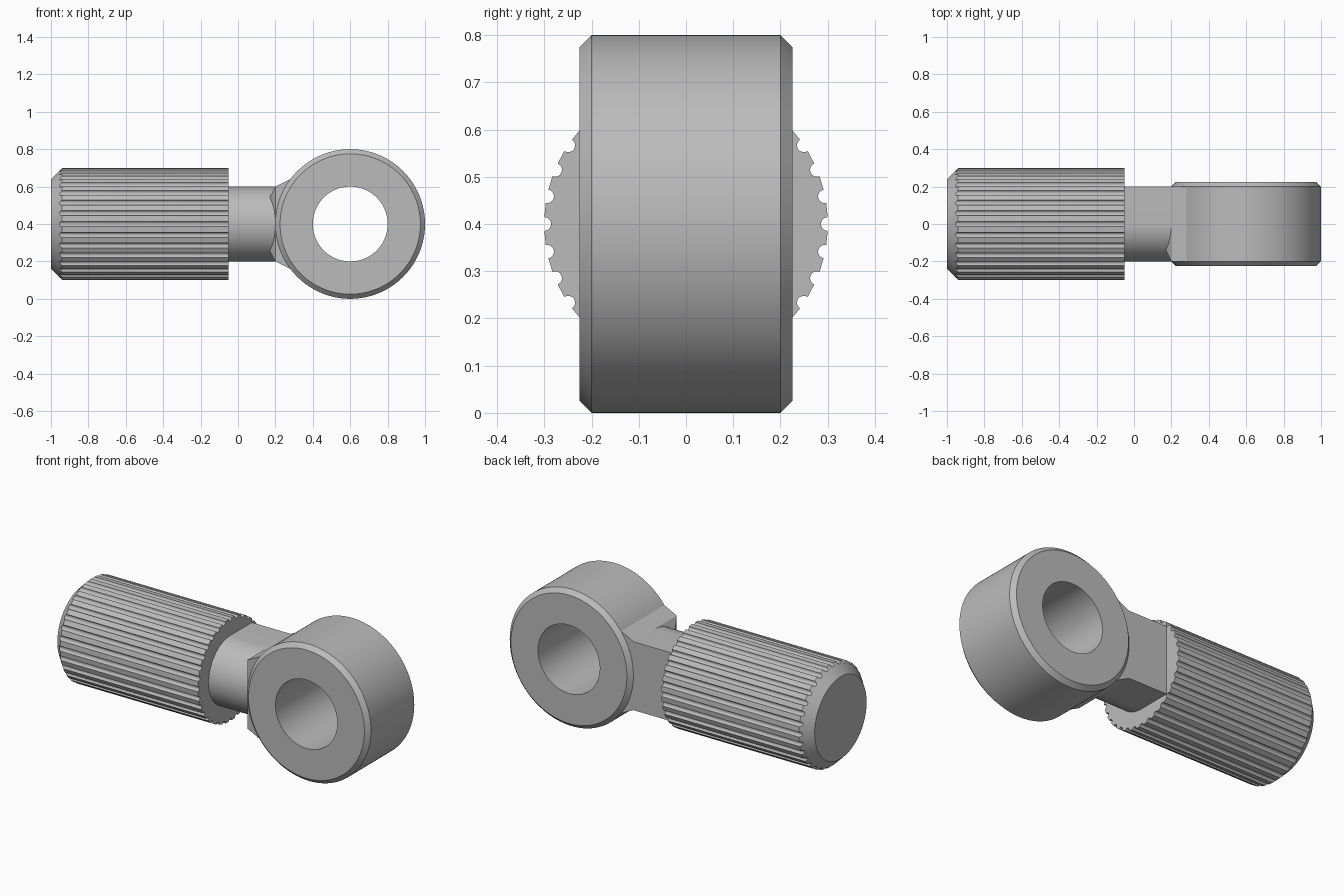
import bpy, bmesh, math

if "Cube" in bpy.data.objects:
    bpy.data.objects.remove(bpy.data.objects["Cube"])

CZ = 0.4  # height of the shared axis

steel = bpy.data.materials.new("grey steel")
steel.diffuse_color = (0.5, 0.5, 0.5, 1)
steel.use_nodes = True
steel.node_tree.nodes["Principled BSDF"].inputs["Base Color"].default_value = steel.diffuse_color


def finish(name, bm, angle=28):
    bmesh.ops.recalc_face_normals(bm, faces=bm.faces)
    mesh = bpy.data.meshes.new(name)
    bm.to_mesh(mesh)
    bm.free()
    mesh.materials.append(steel)
    obj = bpy.data.objects.new(name, mesh)
    bpy.context.collection.objects.link(obj)
    bpy.ops.object.select_all(action='DESELECT')
    obj.select_set(True)
    bpy.context.view_layer.objects.active = obj
    bpy.ops.object.shade_smooth_by_angle(angle=math.radians(angle))
    return obj


def bridge(bm, a, b):
    n = len(a)
    for i in range(n):
        j = (i + 1) % n
        bm.faces.new((a[i], a[j], b[j], b[i]))


# Eye ring: chamfered outside, plain bore, turned about the y axis
bm = bmesh.new()
section = [(0.2, -0.225), (0.375, -0.225), (0.4, -0.2),
           (0.4, 0.2), (0.375, 0.225), (0.2, 0.225)]
loops = []
N = 128
for r, y in section:
    loops.append([bm.verts.new((0.6 + r * math.cos(2 * math.pi * i / N), y,
                                CZ + r * math.sin(2 * math.pi * i / N)))
                  for i in range(N)])
for k in range(len(loops)):
    bridge(bm, loops[k], loops[(k + 1) % len(loops)])
finish("eye_ring", bm)

# Knurled grip: fluted outline, with a 45 degree chamfer at the free end
R, R_END, FLUTES, GROOVE = 0.3, 0.24, 32, 0.0145
outline = []
for k in range(FLUTES):
    a = 2 * math.pi * k / FLUTES
    for s in range(9):  # round groove
        t = math.pi * s / 8
        u, v = R - GROOVE * math.sin(t), -GROOVE * math.cos(t)
        outline.append((math.hypot(u, v), a + math.atan2(v, u)))
    half = GROOVE / R
    step = 2 * math.pi / FLUTES - 2 * half
    outline += [(R, a + half + step * f) for f in (1 / 3, 2 / 3)]
bm = bmesh.new()


def grip_vert(x, r, a):
    return bm.verts.new((x, r * math.cos(a), CZ + r * math.sin(a)))


shoulder = [grip_vert(-0.05, r, a) for r, a in outline]
front_edge = [grip_vert(-1 + r - R_END, r, a) for r, a in outline]
end = [grip_vert(-1, R_END, a) for r, a in outline]
bridge(bm, shoulder, front_edge)
bridge(bm, front_edge, end)
bm.faces.new(shoulder)
bm.faces.new(end)
finish("knurled_grip", bm)

# Neck: round at the front, square at the back
bm = bmesh.new()
profile = [(0.2, 0.2), (0.2, -0.2)]
profile += [(-0.2 * math.sin(math.pi * i / 32), -0.2 * math.cos(math.pi * i / 32))
            for i in range(33)]
ends = [[bm.verts.new((x, y, CZ + z)) for y, z in profile] for x in (-0.05, 0.28)]
bridge(bm, *ends)
for e in ends:
    bm.faces.new(e)
finish("neck", bm)

# Flare: tapered block joining the neck to the ring
bm = bmesh.new()
for s in (-1, 1):
    for x, y, z in [(0.17, -0.14, 0.145), (0.2, -0.2, 0.2), (0.2, 0.2, 0.2),
                    (0.32, -0.2, 0.26), (0.32, 0.2, 0.26)]:
        bm.verts.new((x, y, CZ + s * z))
bmesh.ops.convex_hull(bm, input=bm.verts)
bmesh.ops.dissolve_limit(bm, angle_limit=0.01, verts=bm.verts, edges=bm.edges)
finish("neck_flare", bm, 10)
